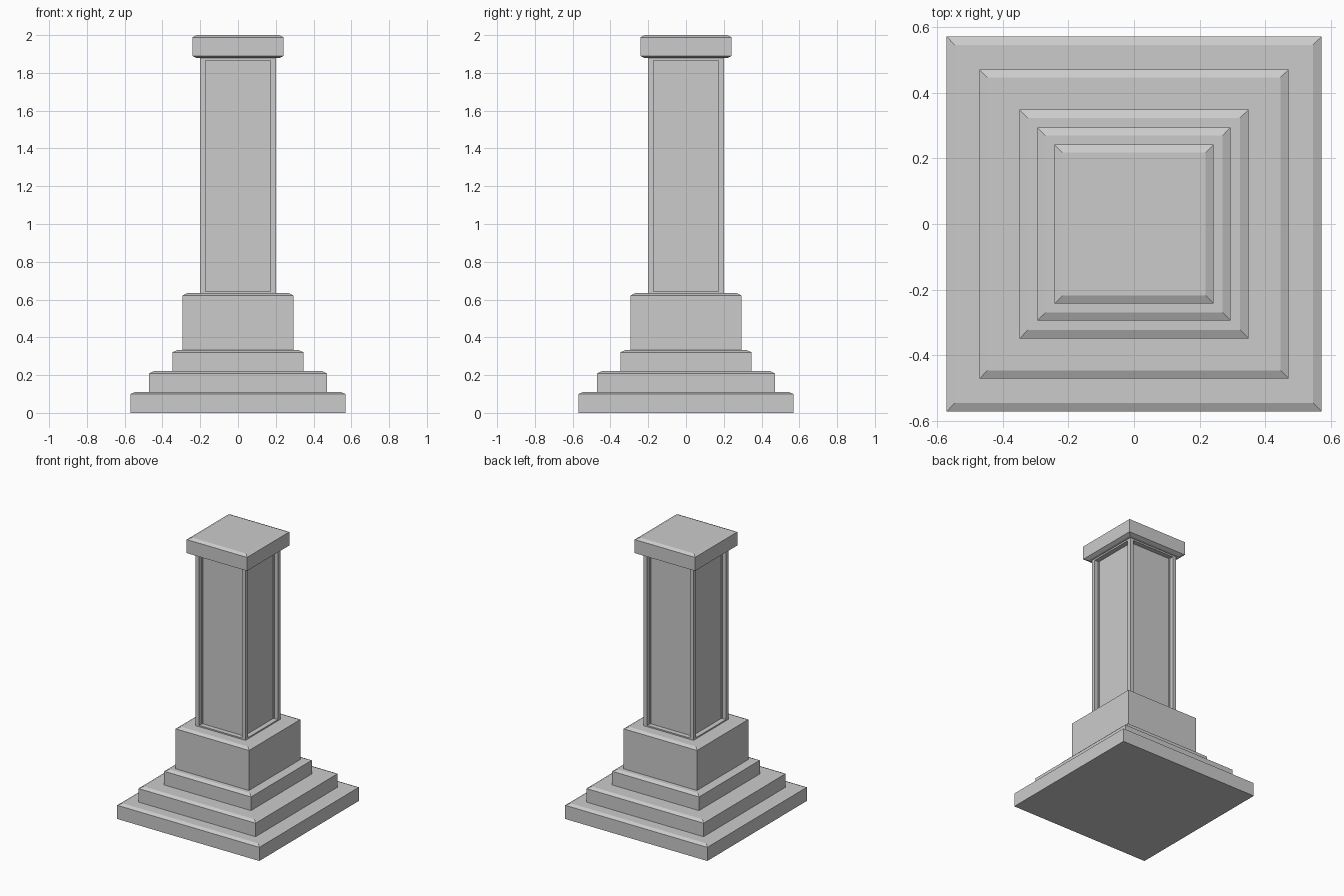
import bpy, bmesh

if "Cube" in bpy.data.objects:
    bpy.data.objects.remove(bpy.data.objects["Cube"])


def add_object(name, bm):
    bmesh.ops.recalc_face_normals(bm, faces=bm.faces)
    mesh = bpy.data.meshes.new(name)
    bm.to_mesh(mesh)
    bm.free()
    obj = bpy.data.objects.new(name, mesh)
    bpy.context.collection.objects.link(obj)
    return obj


def square_stack(profile):
    """Square-section solid from (half width, height) pairs."""
    bm = bmesh.new()
    rings = [[bm.verts.new((sx * h, sy * h, z))
              for sx, sy in ((-1, -1), (1, -1), (1, 1), (-1, 1))]
             for h, z in profile]
    for low, high in zip(rings, rings[1:]):
        for i in range(4):
            j = (i + 1) % 4
            bm.faces.new((low[i], low[j], high[j], high[i]))
    bm.faces.new(rings[0][::-1])
    bm.faces.new(rings[-1])
    bm.normal_update()
    return bm


IN, DROP = 0.025, 0.012  # shallow chamfer: run and fall

# Stepped base and plinth, chamfered along the top edges
for name, half, z0, z1 in (("bottom_step", 0.57, 0.0, 0.111),
                           ("middle_step", 0.47, 0.111, 0.221),
                           ("upper_step", 0.348, 0.221, 0.332),
                           ("plinth", 0.294, 0.332, 0.634)):
    add_object(name, square_stack(
        [(half, z0), (half, z1 - DROP), (half - IN, z1)]))

# Shaft with a recessed panel on each side, ends tucked into plinth and cap
shaft = square_stack([(0.2, 0.615), (0.2, 1.895)])
sides = [f for f in shaft.faces if abs(f.normal.z) < 0.5]
bmesh.ops.inset_individual(shaft, faces=sides, thickness=0.04)
for panel in bmesh.ops.extrude_discrete_faces(shaft, faces=sides)["faces"]:
    panel.normal_update()
    bmesh.ops.translate(shaft, verts=panel.verts, vec=panel.normal * -0.035)
add_object("panelled_shaft", shaft)

# Cap, chamfered above and below
add_object("cap", square_stack([(0.242 - IN, 1.878), (0.242, 1.878 + DROP),
                                (0.242, 2.0 - DROP), (0.242 - IN, 2.0)]))
